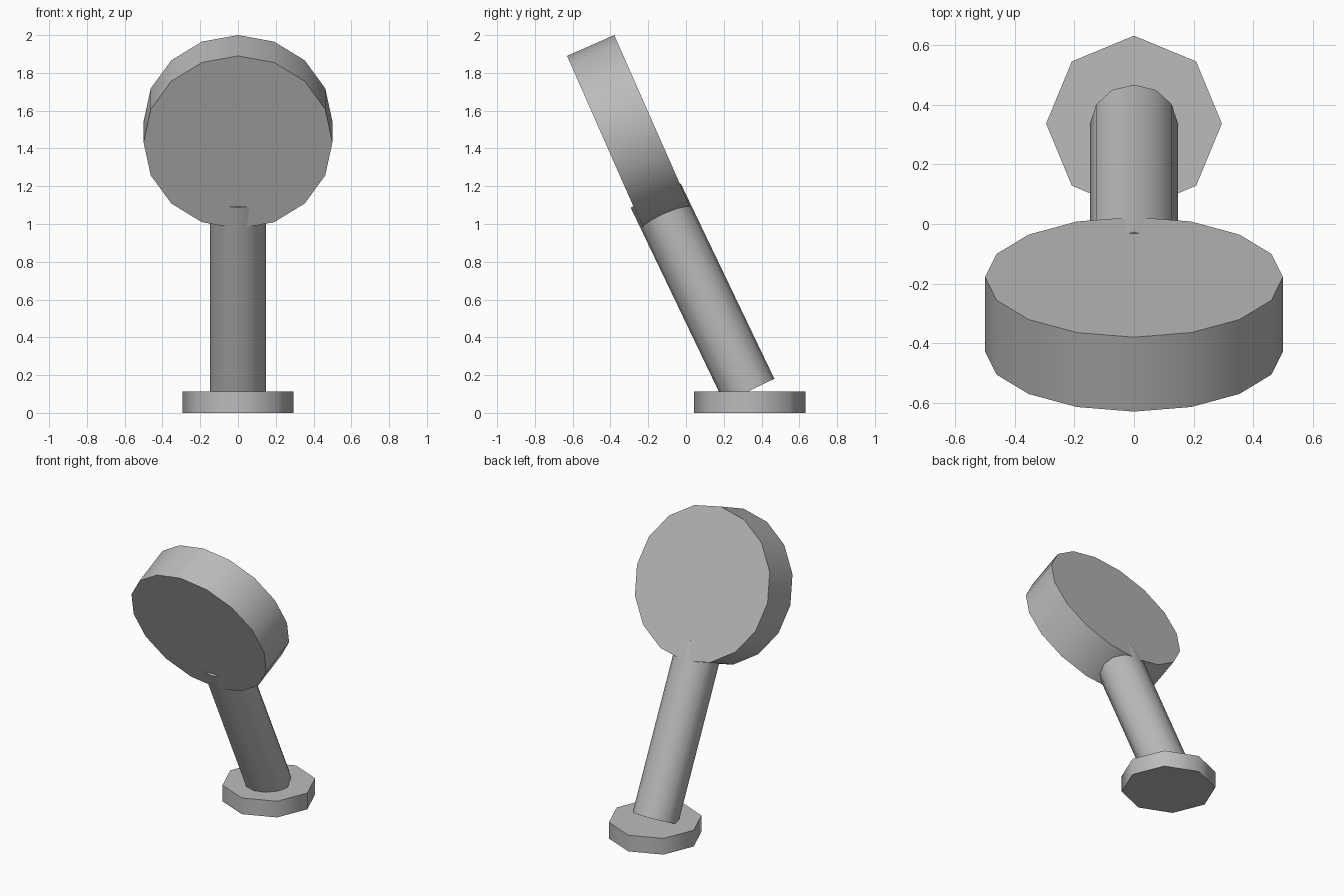
import bpy
import math
from mathutils import Vector

cube = bpy.data.objects.get("Cube")
if cube:
    bpy.data.objects.remove(cube, do_unlink=True)

grey = bpy.data.materials.new("plain grey")
grey.use_nodes = True
colour = (0.5, 0.5, 0.5, 1)
grey.diffuse_color = colour
grey.node_tree.nodes["Principled BSDF"].inputs["Base Color"].default_value = colour


def cylinder(name, sides, radius, length, centre, tilt=0):
    """Capped cylinder leaning about x, with smooth sides and crisp rims."""
    bpy.ops.mesh.primitive_cylinder_add(
        vertices=sides, radius=radius, depth=length,
        location=centre, rotation=(math.radians(tilt), 0, 0))
    obj = bpy.context.object
    obj.name = name
    obj.data.materials.append(grey)
    bpy.ops.object.shade_smooth_by_angle(angle=math.radians(50))
    return obj


# Octagonal foot
cylinder("base", 8, 0.295, 0.112, (0, 0.337, 0.056))

# Leaning pole, its lower end sunk into the foot
foot, top = Vector((0, 0.335, 0.117)), Vector((0, -0.16, 1.15))
lean = math.degrees(math.atan2(foot.y - top.y, top.z - foot.z))
cylinder("pole", 12, 0.147, (top - foot).length, (foot + top) / 2, lean)

# Thick round head, tipped forward
cylinder("head_disc", 16, 0.5, 0.273, (0, -0.303, 1.4875), 23.8 - 90)
